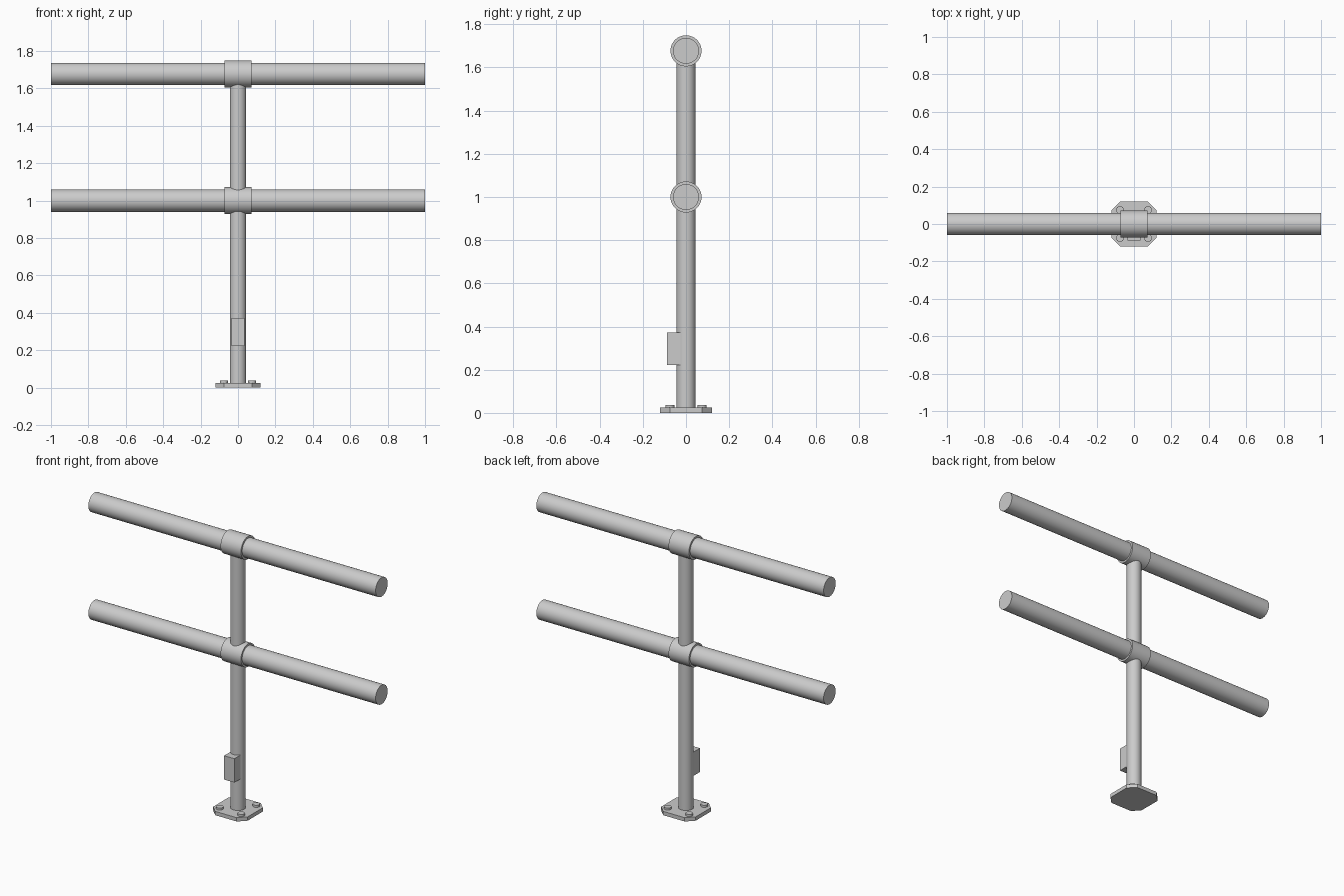
import bpy, bmesh, math

if "Cube" in bpy.data.objects:
    bpy.data.objects.remove(bpy.data.objects["Cube"])


def cylinder(name, radius, length, loc, along_x=False, sides=48):
    rot = (0, math.pi / 2, 0) if along_x else (0, 0, 0)
    bpy.ops.mesh.primitive_cylinder_add(vertices=sides, radius=radius, depth=length,
                                        location=loc, rotation=rot)
    ob = bpy.context.object
    ob.name = name
    bpy.ops.object.shade_smooth_by_angle(angle=math.radians(30))
    return ob


def prism(name, outline, z0, z1):
    bm = bmesh.new()
    face = bm.faces.new([bm.verts.new((x, y, z0)) for x, y in outline])
    ext = bmesh.ops.extrude_face_region(bm, geom=[face])
    for v in ext["geom"]:
        if isinstance(v, bmesh.types.BMVert):
            v.co.z = z1
    bmesh.ops.recalc_face_normals(bm, faces=bm.faces)
    me = bpy.data.meshes.new(name)
    bm.to_mesh(me)
    bm.free()
    ob = bpy.data.objects.new(name, me)
    bpy.context.collection.objects.link(ob)
    return ob


# Base plate with cut corners
h, c = 0.12, 0.075
prism("base_plate", [(-c, -h), (c, -h), (h, -c), (h, c),
                     (c, h), (-c, h), (-h, c), (-h, -c)], 0, 0.024)

# Four anchor bolts
for sx in (-1, 1):
    for sy in (-1, 1):
        cylinder("anchor_bolt", 0.021, 0.021, (sx * 0.075, sy * 0.075, 0.0265), sides=24)

# Upright post
cylinder("post", 0.044, 1.66, (0, 0, 0.85))

# Two rails with their sleeves
for label, z in (("middle", 1.0), ("top", 1.677)):
    cylinder(label + "_rail", 0.06, 2.0, (0, 0, z), True)
    cylinder(label + "_sleeve", 0.072, 0.142, (0, 0, z), True)

# Small box on the front of the post
w = 0.036
prism("control_box", [(-w, -0.087), (w, -0.087), (w, -0.015), (-w, -0.015)], 0.222, 0.372)
